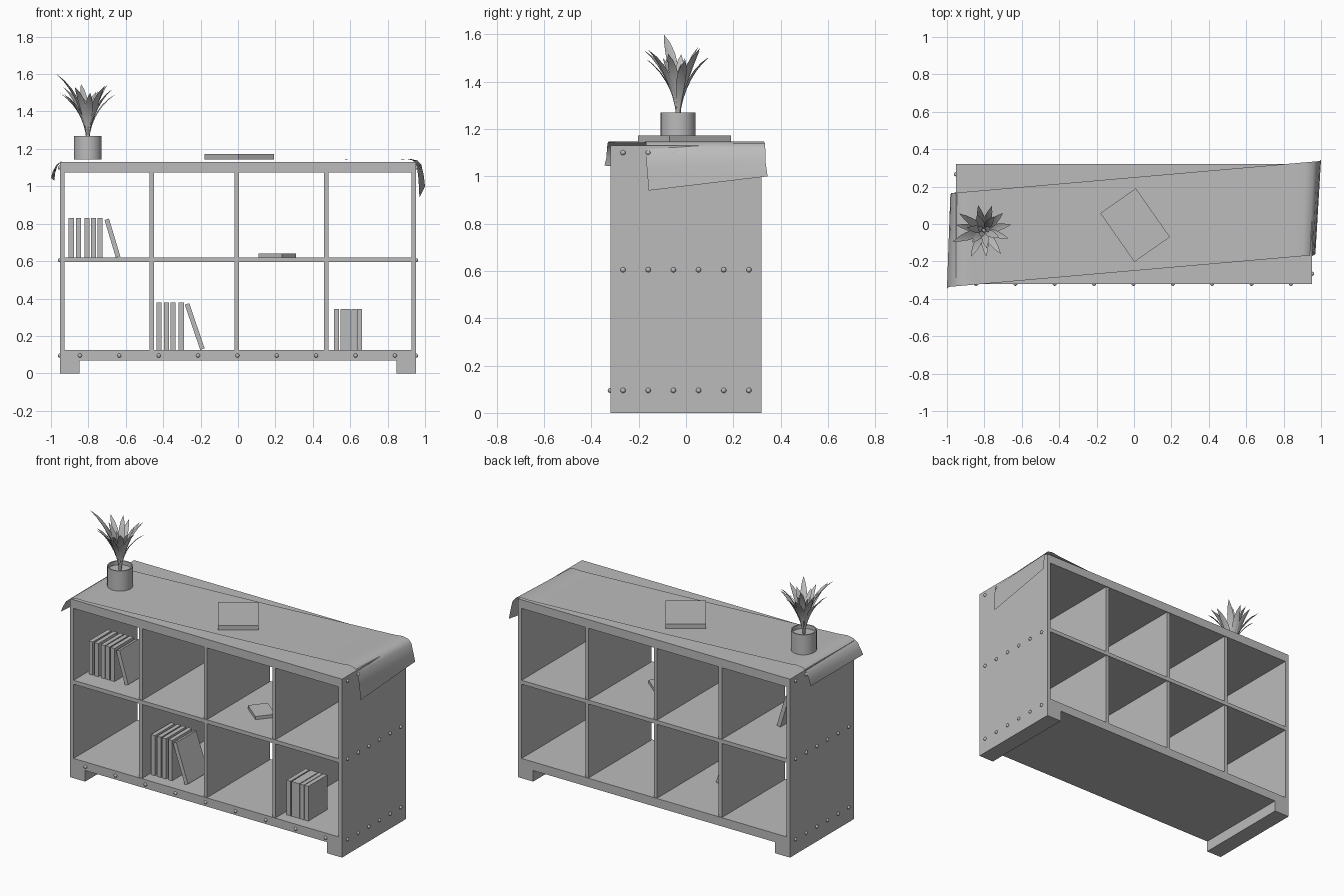
import bpy, bmesh, math, random
from mathutils import Vector, Matrix

old = bpy.data.objects.get("Cube")
if old:
    bpy.data.objects.remove(old, do_unlink=True)

grey = bpy.data.materials.new("plain_grey")
grey.use_nodes = True
GREY = (0.5, 0.5, 0.5, 1)
grey.diffuse_color = GREY
grey.node_tree.nodes["Principled BSDF"].inputs["Base Color"].default_value = GREY


def finish(name, bm, smooth=False):
    """Turn a bmesh into a named, coloured object."""
    mesh = bpy.data.meshes.new(name)
    bm.to_mesh(mesh)
    bm.free()
    mesh.materials.append(grey)
    obj = bpy.data.objects.new(name, mesh)
    bpy.context.collection.objects.link(obj)
    if smooth:
        bpy.ops.object.select_all(action="DESELECT")
        obj.select_set(True)
        bpy.context.view_layer.objects.active = obj
        bpy.ops.object.shade_smooth_by_angle(angle=math.radians(40))
    return obj


def box(name, x, y, z):
    """Box from (low, high) ranges on each axis."""
    bm = bmesh.new()
    bmesh.ops.create_cube(bm, size=1)
    for v in bm.verts:
        v.co = [r[0] + (c + 0.5) * (r[1] - r[0]) for r, c in zip((x, y, z), v.co)]
    return finish(name, bm)


def turned_box(name, size, centre, axis, degrees):
    """Box of a given size, turned about one axis."""
    bm = bmesh.new()
    bmesh.ops.create_cube(bm, size=1)
    turn = Matrix.Rotation(math.radians(degrees), 4, axis)
    bm.transform(Matrix.Translation(centre) @ turn @ Matrix.Diagonal((*size, 1)))
    return finish(name, bm)


# Shelf unit: sides, runners, horizontal boards and dividers, open at the back
DEPTH = (-0.32, 0.32)
for side, s in (("right", -1), ("left", 1)):
    box(f"{side}_side_panel", sorted((s * 0.928, s * 0.953)), DEPTH, (0.07, 1.13))
    box(f"{side}_foot_runner", sorted((s * 0.847, s * 0.953)), DEPTH, (0, 0.07))
INNER = (-0.928, 0.928)
box("top_board", INNER, DEPTH, (1.075, 1.13))
box("middle_shelf", INNER, DEPTH, (0.595, 0.62))
box("bottom_board", INNER, DEPTH, (0.07, 0.125))
for i, x in enumerate((-0.462, -0.007, 0.473)):
    for level, z in (("lower", (0.125, 0.595)), ("upper", (0.62, 1.075))):
        box(f"{level}_divider_{i + 1}", (x - 0.012, x + 0.012), (-0.315, 0.315), z)

# Round screw heads on the side panels and bottom board
bm = bmesh.new()
spots = [(-0.845 + 0.2105 * i, -0.32, 0.095) for i in range(9)]
spots += [(s * 0.953, -0.266 + 0.1064 * i, z)
          for s in (-1, 1) for z in (0.095, 0.605, 1.1) for i in range(6)]
for p in spots:
    bmesh.ops.create_uvsphere(bm, u_segments=10, v_segments=6, radius=0.011,
                              matrix=Matrix.Translation(p))
finish("screw_heads", bm, True)


# Rows of upright books, each ending in a leaning one where given
def book_row(name, lefts, floor, height, front, depth, lean=None):
    for i, x in enumerate(lefts):
        box(f"{name}_book_{i + 1}", (x, x + 0.027), (front, front + depth),
            (floor, floor + height))
    if lean:
        x0, x1 = lean
        turned_box(f"{name}_leaning_book", (0.025, depth, height),
                   ((x0 + x1) / 2, front + depth / 2, floor + height / 2 - 0.002),
                   "Y", -math.degrees(math.atan2(x1 - x0, height)))


book_row("upper", (-0.905, -0.866, -0.82, -0.787, -0.752), 0.62, 0.21, -0.2, 0.19,
         (-0.703, -0.64))
book_row("lower", (-0.437, -0.395, -0.36, -0.317), 0.125, 0.255, -0.245, 0.2,
         (-0.275, -0.188))
book_row("end", (0.513, 0.547, 0.574, 0.606, 0.637), 0.125, 0.22, -0.245, 0.19)

# Books lying flat
turned_box("flat_book_on_shelf", (0.12, 0.16, 0.02), (0.21, -0.063, 0.63), "Z", 51)
turned_box("flat_book_on_top", (0.232, 0.318, 0.028), (0.006, -0.006, 1.158), "Z", 35)

# Cloth runner laid askew across the top, hanging over both ends
# Each profile point: x, z at the front edge, then x, z at the back edge
profile = [
    (-1.0, 1.045, -0.982, 1.03), (-0.99, 1.08, -0.978, 1.07),
    (-0.97, 1.115, -0.965, 1.11), (-0.94, 1.138, -0.94, 1.138),
    (-0.9, 1.147, -0.9, 1.147), (-0.85, 1.143, -0.85, 1.143),
    (0.0, 1.14, 0.0, 1.14), (0.85, 1.143, 0.87, 1.143),
    (0.9, 1.147, 0.92, 1.147), (0.935, 1.138, 0.96, 1.138),
    (0.956, 1.11, 0.98, 1.115), (0.965, 1.04, 0.993, 1.06),
    (0.97, 0.94, 1.0, 1.0),
]
bm = bmesh.new()
ACROSS = 8
rows = []
for xf, zf, xb, zb in profile:
    row = []
    for j in range(ACROSS + 1):
        t = j / ACROSS
        x = xf + (xb - xf) * t
        y = -0.25 + 0.5 * t + 0.087 * x
        row.append(bm.verts.new((x, y, zf + (zb - zf) * t)))
    rows.append(row)
for a, b in zip(rows, rows[1:]):
    for j in range(ACROSS):
        bm.faces.new((a[j], b[j], b[j + 1], a[j + 1]))
# The hanging ends trail slightly along the skew
for row, s in ((rows[0], -1), (rows[-1], 1)):
    for v in row:
        v.co.y += s * 0.008
finish("cloth_runner", bm, True)

# Plant pot: a lathed cup with a thin rim and soil inside
POT = Vector((-0.803, -0.033, 0))
cup = [(0, 1.143), (0.074, 1.143), (0.074, 1.27), (0.067, 1.27), (0.067, 1.245), (0, 1.245)]
bm = bmesh.new()
verts = [bm.verts.new((r, 0, z)) for r, z in cup]
edges = [bm.edges.new(p) for p in zip(verts, verts[1:])]
bmesh.ops.spin(bm, geom=verts + edges, cent=(0, 0, 0), axis=(0, 0, 1),
               angle=math.tau, steps=32)
bmesh.ops.remove_doubles(bm, verts=bm.verts, dist=0.0005)
bmesh.ops.recalc_face_normals(bm, faces=bm.faces)
bm.transform(Matrix.Translation(POT))
finish("plant_pot", bm, True)


# Arching pointed leaves fanned around the pot centre
def leaf(bm, angle, reach, tip, width):
    turn = Matrix.Rotation(angle, 3, "Z")
    steps, prev = 7, None
    for i in range(steps + 1):
        t = i / steps
        r = 0.008 + reach * t ** 1.9
        z = 1.245 + (tip - 1.245) * (1.12 * t - 0.12 * t ** 3)
        w = width * (0.12 + math.sin(math.pi * t ** 1.35)) / 2 * (t < 1)
        row = [bm.verts.new(turn @ Vector((r, k * w, z + abs(k) * w * 0.3)) + POT)
               for k in (-1, 0, 1)]
        if prev:
            for k in (0, 1):
                bm.faces.new((prev[k], prev[k + 1], row[k + 1], row[k]))
        prev = row


random.seed(4)
bm = bmesh.new()
rings = ((11, 0.145, 1.52, 0.036), (6, 0.085, 1.53, 0.034), (3, 0.03, 1.49, 0.028))
for count, reach, tip, width in rings:
    for i in range(count):
        leaf(bm, math.tau * (i + random.uniform(-0.2, 0.2)) / count + reach * 9,
             reach * random.uniform(0.88, 1.08), tip + random.uniform(-0.04, 0.025), width)
leaf(bm, math.radians(200), 0.17, 1.6, 0.042)
bmesh.ops.remove_doubles(bm, verts=bm.verts, dist=0.0003)
finish("plant_leaves", bm, True)
